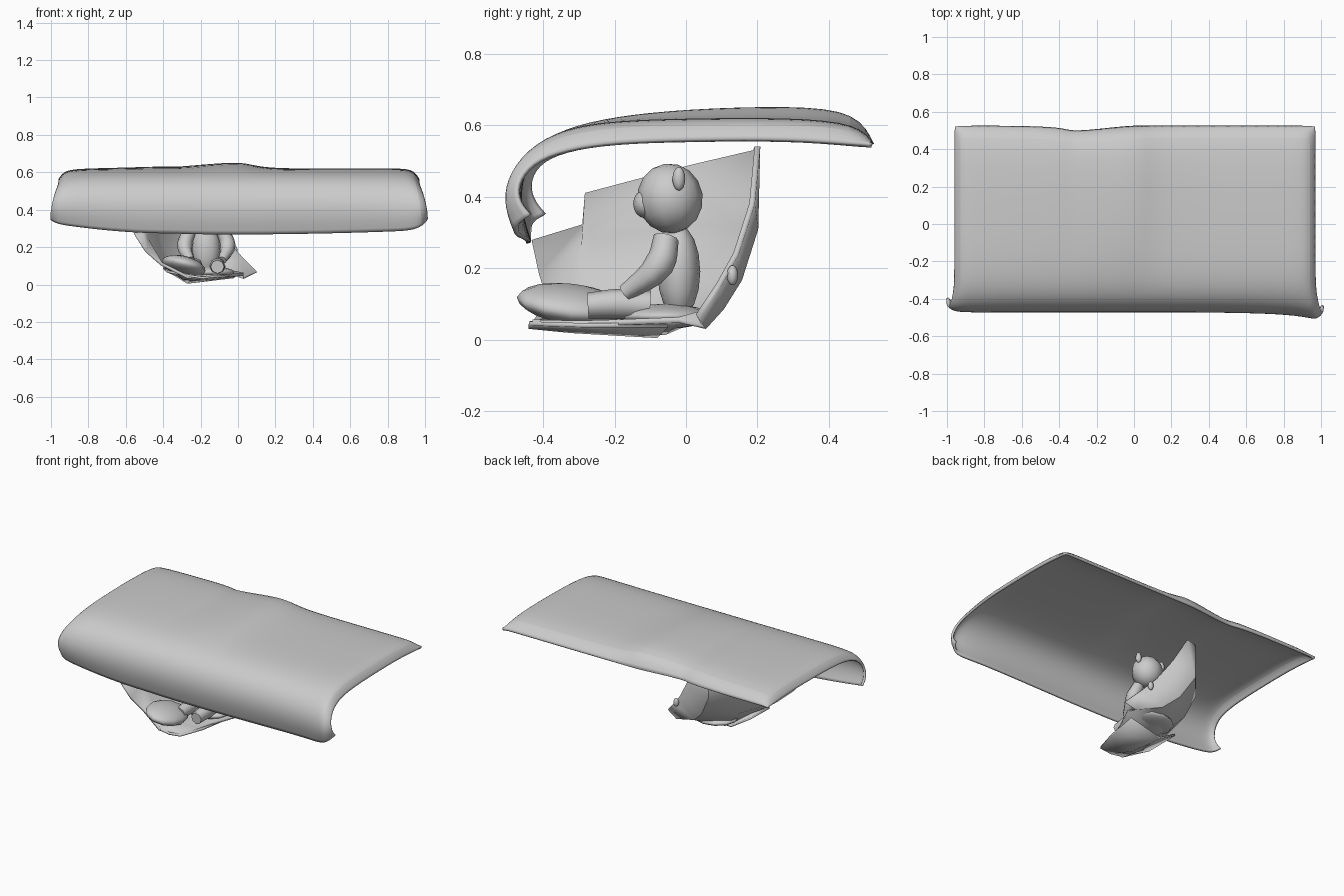
import bpy, bmesh, math
from mathutils import Vector

if "Cube" in bpy.data.objects:
    bpy.data.objects.remove(bpy.data.objects["Cube"])


def finish(ob, angle=40):
    bpy.ops.object.select_all(action='DESELECT')
    ob.select_set(True)
    bpy.context.view_layer.objects.active = ob
    bpy.ops.object.shade_smooth_by_angle(angle=math.radians(angle))
    return ob


def loft(name, sections, thick, subdiv=0, caps=False):
    """Skin equal-length rows of points, then give the sheet a thickness."""
    bm = bmesh.new()
    rows = [[bm.verts.new(p) for p in s] for s in sections]
    for a, b in zip(rows, rows[1:]):
        for i in range(len(a) - 1):
            bm.faces.new((a[i], a[i + 1], b[i + 1], b[i]))
    me = bpy.data.meshes.new(name)
    bm.to_mesh(me)
    bm.free()
    ob = bpy.data.objects.new(name, me)
    bpy.context.collection.objects.link(ob)
    if subdiv:
        m = ob.modifiers.new("smooth", 'SUBSURF')
        m.levels = m.render_levels = subdiv
        m.boundary_smooth = 'PRESERVE_CORNERS'
    m = ob.modifiers.new("thickness", 'SOLIDIFY')
    m.thickness = thick
    m.offset = 0
    return finish(ob)


def ball(name, loc, size, rot=(0, 0, 0), seg=12):
    bpy.ops.mesh.primitive_uv_sphere_add(segments=seg, ring_count=8, location=loc, rotation=rot)
    ob = bpy.context.object
    ob.name = name
    ob.scale = size
    return finish(ob, 50)


def limb(name, pts, radius):
    """Rounded tube through a few points."""
    cu = bpy.data.curves.new(name, 'CURVE')
    cu.dimensions = '3D'
    cu.bevel_depth = 1
    cu.bevel_resolution = 2
    cu.use_fill_caps = True
    cu.resolution_u = 4
    sp = cu.splines.new('BEZIER')
    sp.bezier_points.add(len(pts) - 1)
    for bp, p, r in zip(sp.bezier_points, pts, radius):
        bp.co = p
        bp.radius = r
        bp.handle_left_type = bp.handle_right_type = 'AUTO'
    ob = bpy.data.objects.new(name, cu)
    bpy.context.collection.objects.link(ob)
    bpy.ops.object.select_all(action='DESELECT')
    ob.select_set(True)
    bpy.context.view_layer.objects.active = ob
    bpy.ops.object.convert(target='MESH')
    return finish(bpy.context.object, 50)


# Canopy: side profile (y, z) from back edge over the top to the front lip
profile = [(.52, .545), (.48, .598), (.3, .615), (0, .612), (-.2, .606), (-.34, .585),
           (-.43, .53), (-.47, .44), (-.465, .35), (-.44, .27)]
# stations: x, end inset, front push, lip lift, top bump, back notch
stations = [(-.955, .055, .01, .08, 0, 0), (-.93, .015, .005, .06, 0, 0), (-.87, 0, 0, .045, 0, 0),
            (-.6, 0, 0, .01, .005, 0), (-.38, 0, 0, .005, .014, .01), (-.34, 0, 0, .005, .008, .03),
            (-.2, 0, 0, 0, .022, .02), (-.03, 0, 0, 0, .036, 0), (.05, 0, 0, 0, .03, 0),
            (.15, 0, 0, 0, 0, 0), (.5, 0, 0, .005, 0, 0), (.8, 0, .01, .015, 0, 0),
            (.89, 0, .03, .02, 0, 0), (.94, .012, .055, .045, 0, 0), (.965, .055, .05, .08, 0, 0)]
sections = []
for x, inset, push, lift, bump, notch in stations:
    row = []
    for i, (y, z) in enumerate(profile):
        t = max(0, (i - 5) / 4)                      # 0 on top, 1 at the lip
        fx = x * (1 + .045 * min(1, t * 1.6)) if abs(x) > .85 else x
        if 1 <= i <= 4:
            z += bump * (1, 1, .8, .35)[i - 1]
        if i < 2:
            y -= notch
        y += inset * min(1, 1.2 * t) - push * min(1, t * 1.5)
        z += lift * t ** 2 - inset * (1 - t) * (0 if i == 0 else 1)
        row.append((fx, y, z))
    sections.append(row)
loft("canopy", sections, .014, 2)

# Tilted bucket seat: high left wall, floor reaching to the right
seat = [
    [(-.24, .2, .54), (-.15, .185, .38), (-.06, .14, .24), (.02, .09, .15), (.1, .035, .068)],
    [(-.30, .195, .53), (-.30, .195, .31), (-.22, .15, .17), (-.13, .10, .09), (.03, .05, .035)],
    [(-.42, .02, .49), (-.45, .02, .32), (-.38, .0, .16), (-.24, -.06, .02), (.03, -.02, .055)],
    [(-.52, -.28, .41), (-.48, -.26, .28), (-.41, -.24, .13), (-.28, -.2, .03), (-.05, -.2, .048)],
    [(-.53, -.285, .32), (-.49, -.29, .25), (-.42, -.29, .12), (-.29, -.3, .03), (-.08, -.3, .045)],
    [(-.55, -.43, .275), (-.49, -.41, .18), (-.41, -.39, .11), (-.27, -.43, .04), (-.11, -.43, .048)],
]
loft("bucket_seat", seat, .016)

# Keel plate under the floor
loft("keel_plate", [[(-.40, -.10, .09), (-.27, -.08, .01), (-.02, -.05, .04)],
                    [(-.38, -.32, .07), (-.25, -.32, .024), (-.06, -.28, .04)],
                    [(-.25, -.44, .045), (-.19, -.44, .036), (-.11, -.44, .045)]], .012)

# Padding inside the seat
ball("foot_cushion", (-.29, -.32, .1), (.12, .155, .05), (-.12, .25, 0))
ball("seat_cushion", (-.17, -.06, .065), (.15, .13, .035))
ball("buckle", (-.02, .13, .18), (.018, .016, .028), seg=8)

# Seated rider
ball("torso", (-.17, -.02, .19), (.075, .06, .13))
ball("head", (-.14, -.045, .395), (.095, .092, .098), (.15, 0, 0), 10)
ball("muzzle", (-.14, -.115, .38), (.05, .033, .04), seg=10)
for s, side in ((1, "right"), (-1, "left")):
    cx = -.17
    ball(side + "_ear", (-.14 + s * .088, -.02, .45), (.018, .018, .033), seg=8)
    limb(side + "_arm", [(cx + s * .09, -.055, .285), (cx + s * .115, -.075, .21), (cx + s * .085, -.17, .13)],
         (.036, .042, .024))
    limb(side + "_leg", [(cx + s * .06, -.10, .095), (cx + s * .06, -.19, .1), (cx + s * .06, -.275, .095)],
         (.042, .042, .036))
